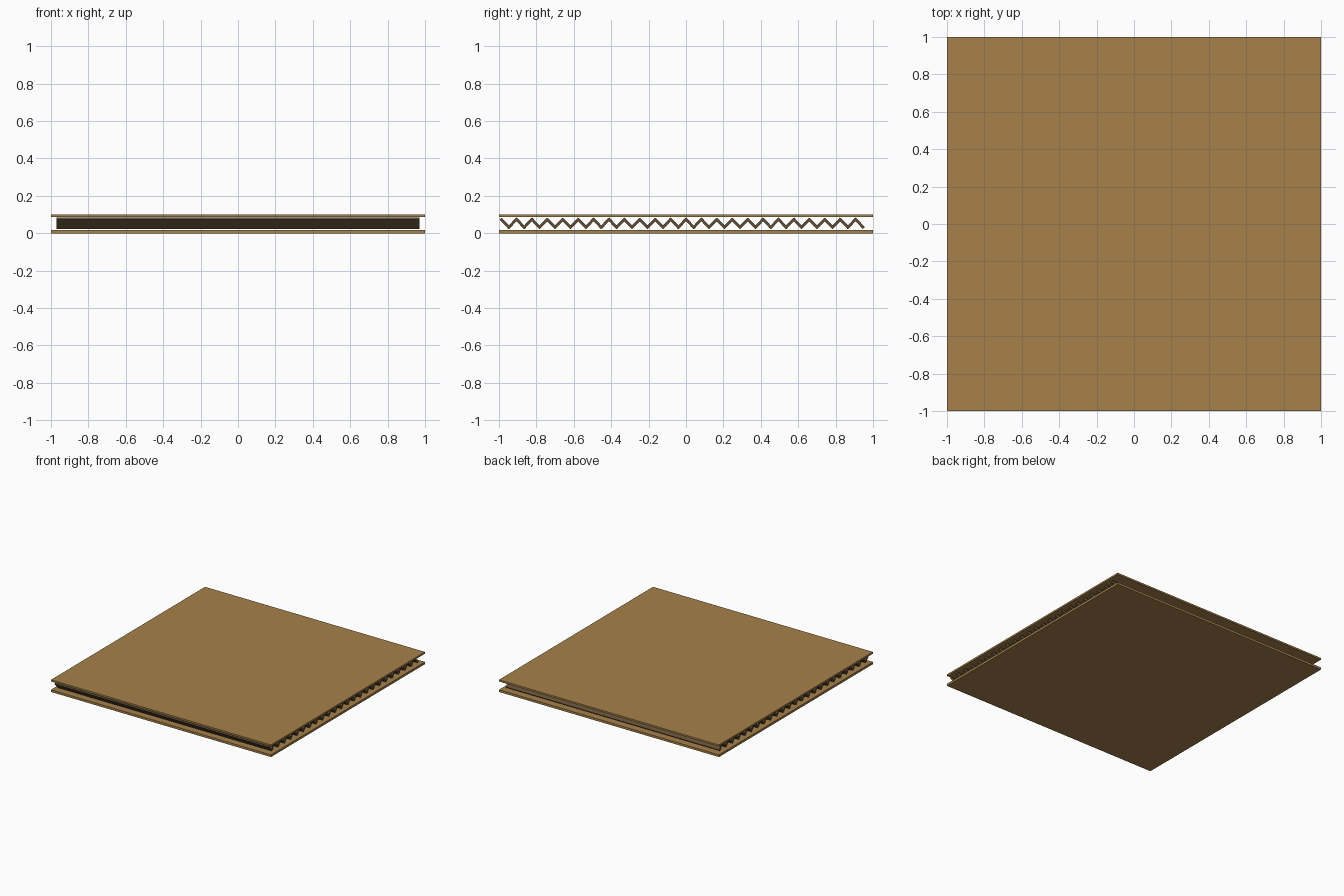
import bpy, bmesh
from math import radians
from mathutils import Matrix, Vector

cube = bpy.data.objects.get("Cube")
if cube:
    bpy.data.objects.remove(cube, do_unlink=True)


def material(name, rgb):
    m = bpy.data.materials.new(name)
    m.use_nodes = True
    color = (*rgb, 1.0)
    m.diffuse_color = color
    m.node_tree.nodes["Principled BSDF"].inputs["Base Color"].default_value = color
    return m


def add_box(bm, center, size, tilt=0.0):
    """Box with its given size, tilted about the x axis."""
    matrix = (Matrix.Translation(center) @ Matrix.Rotation(radians(tilt), 4, 'X')
              @ Matrix.Diagonal((*size, 1.0)))
    bmesh.ops.create_cube(bm, size=1.0, matrix=matrix)


def finish(bm, name, mat):
    mesh = bpy.data.meshes.new(name)
    bm.to_mesh(mesh)
    bm.free()
    mesh.materials.append(mat)
    obj = bpy.data.objects.new(name, mesh)
    bpy.context.collection.objects.link(obj)
    return obj


kraft = material("kraft_brown", (0.38, 0.22, 0.07))
dark = material("dark_brown", (0.12, 0.075, 0.035))

# Flat liner sheets
for name, bottom, top in (("bottom_sheet", 0.0, 0.018), ("top_sheet", 0.086, 0.1)):
    bm = bmesh.new()
    add_box(bm, Vector((0, 0, (bottom + top) / 2)), (2, 2, top - bottom))
    finish(bm, name, kraft)

# Zigzag core: slats that lean alternately down and up from front to back
bm = bmesh.new()
STRIPS, FIRST, LAST = 47, -0.968, 0.927
for i in range(STRIPS):
    y = FIRST + (LAST - FIRST) * i / (STRIPS - 1)
    add_box(bm, Vector((0, y, 0.053)), (1.94, 0.07, 0.015), -46 if i % 2 == 0 else 46)
finish(bm, "zigzag_core", dark)
